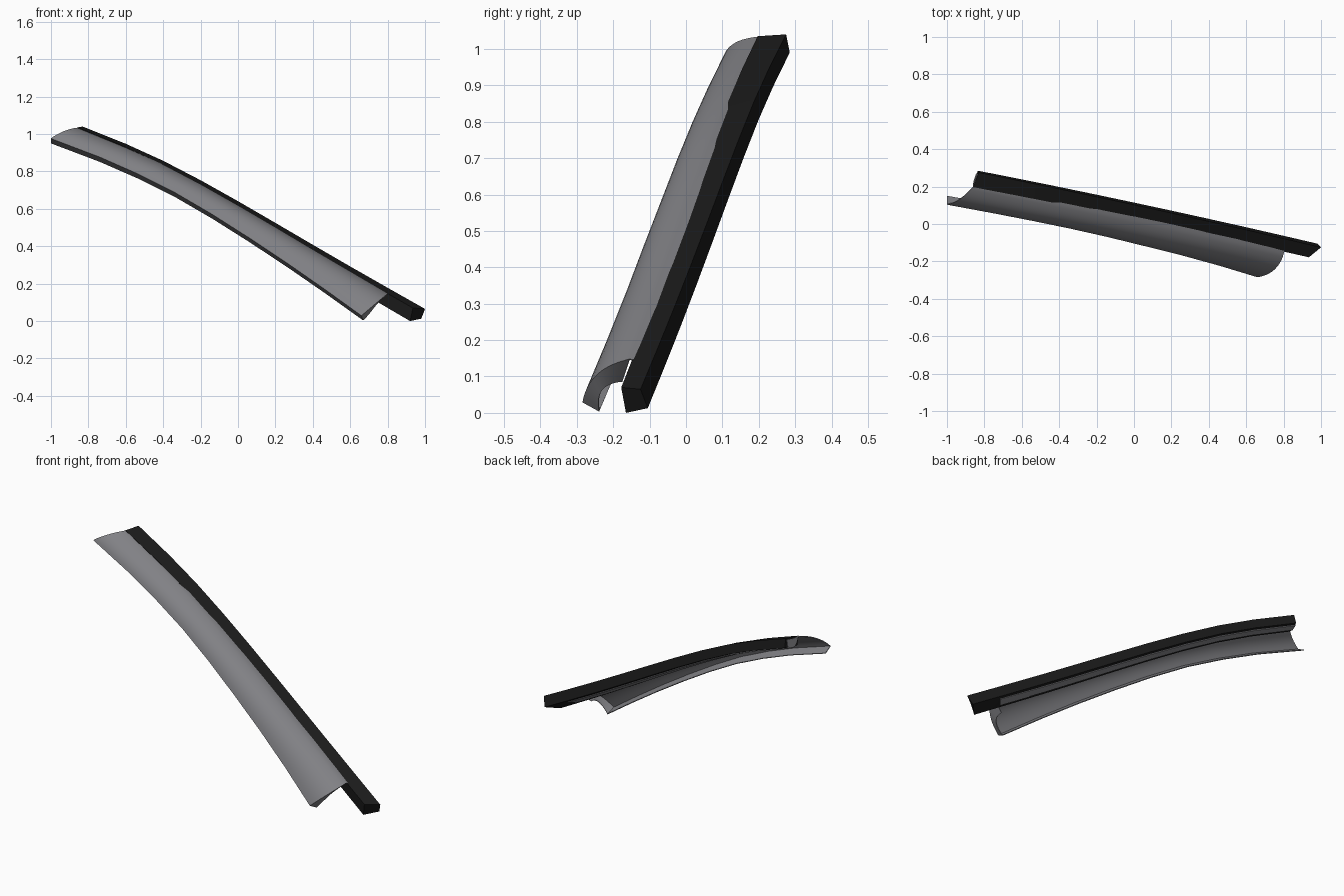
import bpy
from mathutils import Vector as V

if "Cube" in bpy.data.objects:
    bpy.data.objects.remove(bpy.data.objects["Cube"])

GREY = (.22, .22, .235, 1)
BLACK = (.011, .011, .011, 1)


def make(name, rows, color, closed=False, caps=False, extra=None, thick=0):
    """Skin a grid of section points; extra is a strip folded off the last row."""
    n = len(rows[0])
    verts = [p for r in rows for p in r]
    faces = []
    for i in range(len(rows) - 1):
        for j in range(n if closed else n - 1):
            k = (j + 1) % n
            faces.append((i * n + j, i * n + k, (i + 1) * n + k, (i + 1) * n + j))
    if caps:
        faces += [tuple(range(n))[::-1], tuple(range((len(rows) - 1) * n, len(rows) * n))]
    if extra:
        base, start = len(verts), (len(rows) - 1) * n + 1
        verts += extra
        for j in range(len(extra) - 1):
            faces.append((start + j, start + j + 1, base + j + 1, base + j))
    me = bpy.data.meshes.new(name)
    me.from_pydata(verts, [], faces)
    ob = bpy.data.objects.new(name, me)
    bpy.context.collection.objects.link(ob)
    bpy.context.view_layer.objects.active = ob
    ob.select_set(True)
    bpy.ops.object.mode_set(mode='EDIT')
    bpy.ops.mesh.select_all(action='SELECT')
    bpy.ops.mesh.normals_make_consistent(inside=False)
    bpy.ops.object.mode_set(mode='OBJECT')
    if thick:
        s = ob.modifiers.new("thickness", 'SOLIDIFY')
        s.thickness = thick
        s.offset = 0
        bpy.ops.object.modifier_apply(modifier=s.name)
    bpy.ops.object.shade_smooth_by_angle(angle=0.6)
    ob.select_set(False)
    mat = bpy.data.materials.new(name)
    mat.diffuse_color = color
    mat.use_nodes = True
    mat.node_tree.nodes["Principled BSDF"].inputs["Base Color"].default_value = mat.diffuse_color
    ob.data.materials.append(mat)
    return ob


# Path of the bar's top rear edge (x, z)
edge = [(-.83, 1.04), (-.6, .948), (-.4, .857), (-.2, .753), (0, .641),
        (.2, .525), (.4, .408), (.6, .292), (.8, .178), (1, .065)]
# Section offsets at the upper and lower ends
hi = [V(p) for p in ((-.03, -.078, -.005), (0, 0, 0), (-.005, .01, -.05), (-.03, -.065, -.057))]
lo = [V(p) for p in ((-.065, -.053, .005), (0, 0, 0), (-.02, .02, -.052), (-.08, -.04, -.065))]


def bar_section(x, z):
    t = (x + .83) / 1.83
    b = V((x, .275 - .4 * t + .036 * t * (1 - t), z))
    return [b + h.lerp(l, t) for h, l in zip(hi, lo)]


sections = [bar_section(*e) for e in edge]
make("trim_bar", sections, BLACK, True, True)

# Grey mounting rib inside the bar, showing below it and at its upper end
rib = []
for a, b, c, d in sections[:-1]:
    mid = (a + b + c + d) / 4
    drop = V((-.004, 0, -.004))
    rib.append([a.lerp(mid, .15) + drop, b.lerp(mid, .15) + drop,
                c.lerp(d, .2) + drop, c.lerp(d, .75) + drop])
rib[-1] = [p + V((.05, -.011, -.027)) for p in rib[-1]]
make("mounting_rib", rib, GREY, True, True)

# Curved panel: top edge (x, z) and lower edge (y, z), lower edge sits .14 to the left
top = [(-.86, 1.032), (-.6, .925), (-.4, .835), (-.2, .73), (0, .617),
       (.2, .5), (.4, .381), (.6, .264), (.8, .147)]
low = [(.105, .977), (.057, .878), (.018, .79), (-.023, .69), (-.068, .573),
       (-.117, .446), (-.167, .313), (-.222, .174), (-.283, .03)]
N = 10
rows = []
for (x, z), (ly, lz) in zip(top, low):
    t = (x + .86) / 1.66
    T, L = V((x, .2 - .355 * t + .03 * t * (1 - t), z)), V((x - .14, ly, lz))
    bulge = V((0, -.018, .01)).lerp(V((.02, -.023, .018)), t)
    arc = [L.lerp(T, j / N) + bulge * 4 * (j / N) * (1 - j / N) for j in range(N + 1)]
    # folded lower lip, arc, and a tongue tucked into the bar
    rows.append([L + V((.01 * t, .045, -.025))] + arc + [T + V((.01, .025, -.006))])

# Folded return at the lower end
end = [p + V((.01, .045, -.025)).lerp(V((-.07, -.02, -.06)), j / N)
       for j, p in enumerate(rows[-1][1:-1])]
make("curved_panel", rows, GREY, extra=end, thick=.004)
